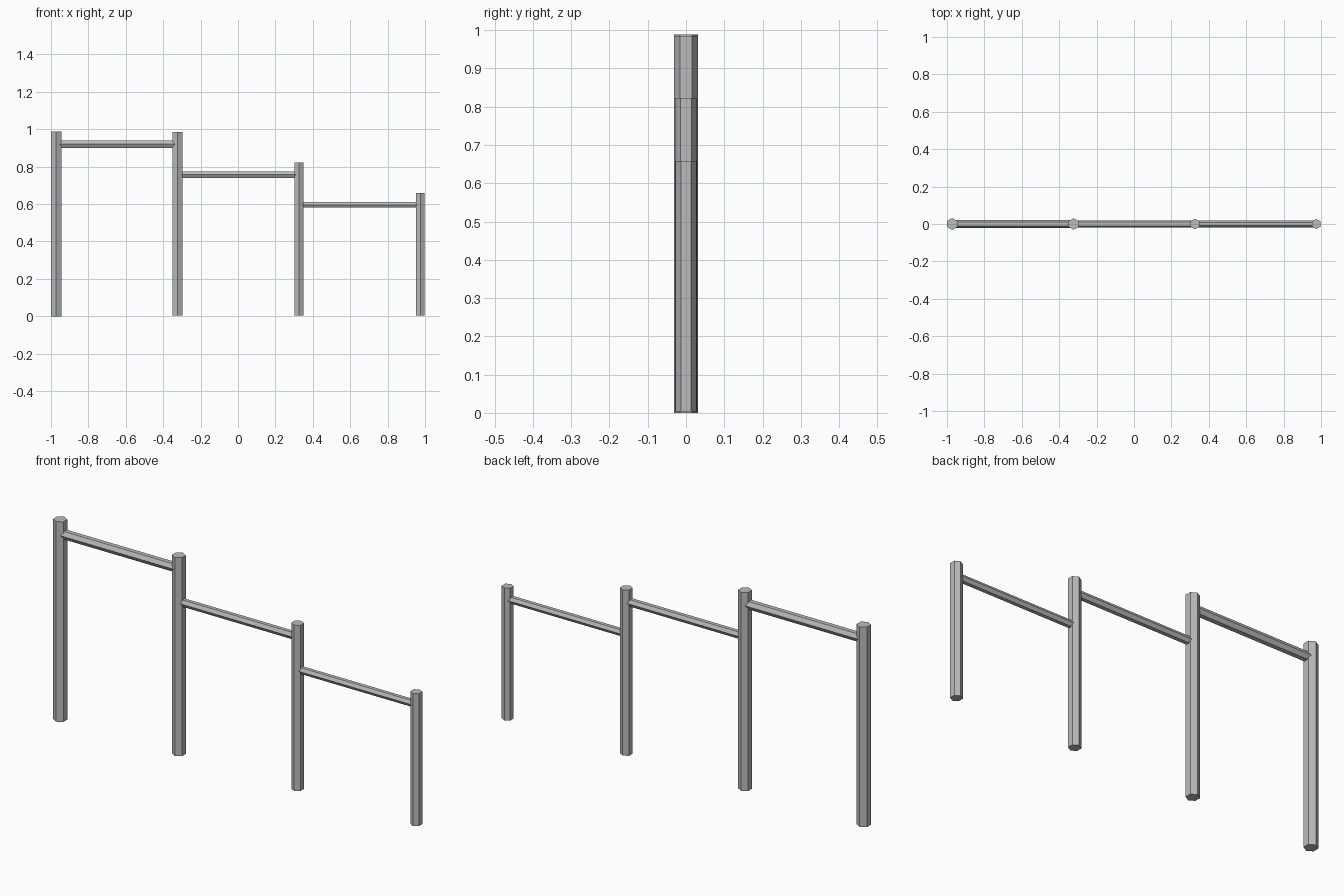
import bpy
from math import pi
from mathutils import Matrix

cube = bpy.data.objects.get("Cube")
if cube:
    bpy.data.objects.remove(cube, do_unlink=True)

metal = bpy.data.materials.new("grey_metal")
metal.use_nodes = True
grey = (0.5, 0.5, 0.5, 1)
metal.diffuse_color = grey
metal.node_tree.nodes["Principled BSDF"].inputs["Base Color"].default_value = grey


def hex_bar(name, radius, length, centre, along_x=False):
    """Six-sided bar with two of its edges facing front and back."""
    bpy.ops.mesh.primitive_cylinder_add(vertices=6, radius=radius, depth=length)
    bar = bpy.context.object
    bar.name = bar.data.name = name
    if along_x:
        bar.data.transform(Matrix.Rotation(pi / 2, 4, "Y"))
    bar.location = centre
    bar.data.materials.append(metal)
    return bar


# Upright posts, stepping down and thinning from right to left
spacing = 0.649
first_x = -0.972
posts = [
    ("right_post", 0.032, 0.0, 0.989),
    ("centre_right_post", 0.031, 0.004, 0.985),
    ("centre_left_post", 0.0285, 0.004, 0.823),
    ("left_post", 0.0268, 0.004, 0.658),
]
for i, (name, radius, bottom, top) in enumerate(posts):
    hex_bar(name, radius, top - bottom, (first_x + i * spacing, 0, (top + bottom) / 2))

# Horizontal bars, one between each pair of posts
rails = [
    ("high_bar", 0.0225, 0.920),
    ("middle_bar", 0.0193, 0.757),
    ("low_bar", 0.018, 0.596),
]
for i, (name, radius, height) in enumerate(rails):
    hex_bar(name, radius, spacing, (first_x + (i + 0.5) * spacing, 0, height), True)
